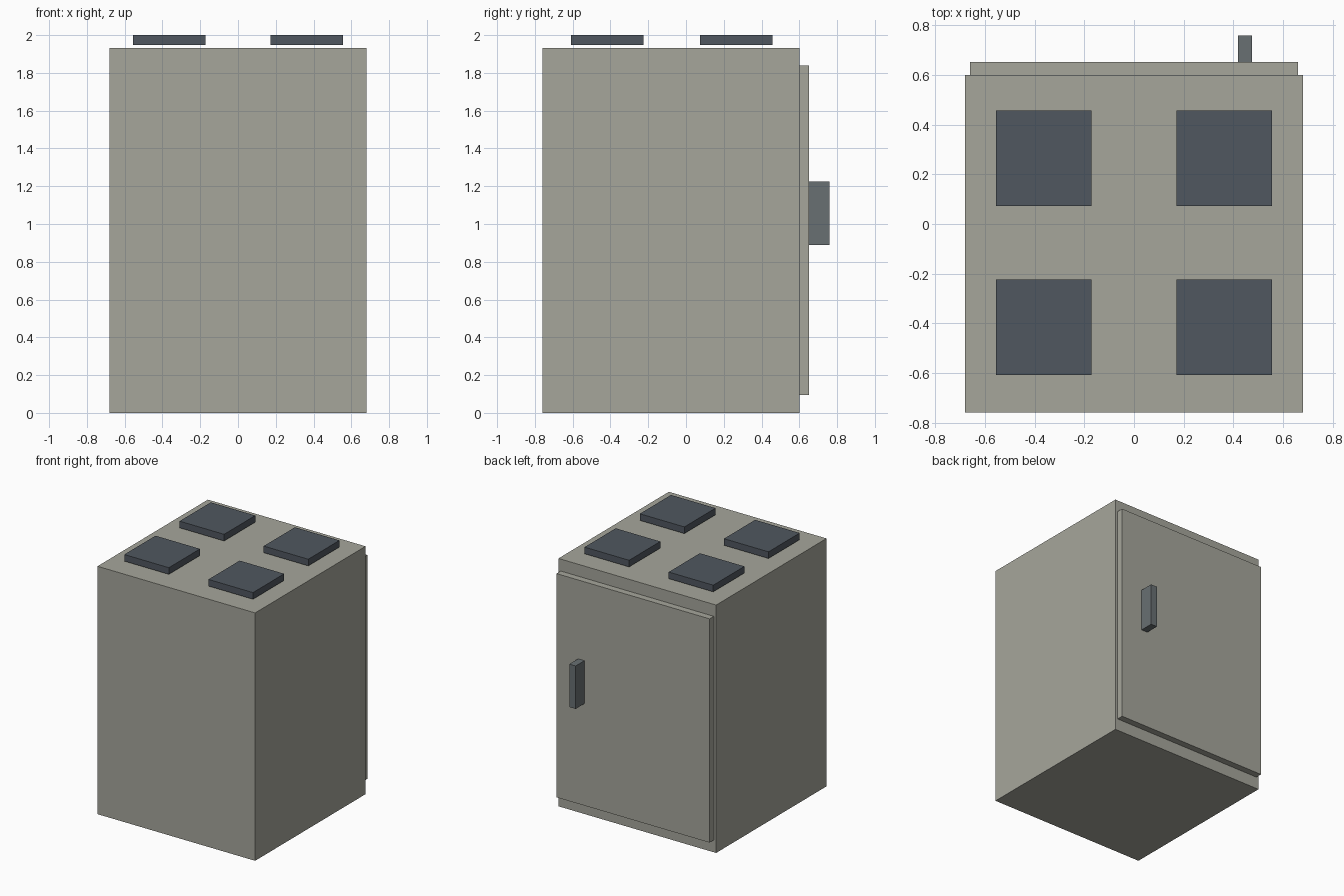
import bpy

if "Cube" in bpy.data.objects:
    bpy.data.objects.remove(bpy.data.objects["Cube"])


def material(name, color):
    mat = bpy.data.materials.new(name)
    mat.diffuse_color = (*color, 1)
    mat.use_nodes = True
    mat.node_tree.nodes["Principled BSDF"].inputs["Base Color"].default_value = mat.diffuse_color
    return mat


def box(name, low, high, mat):
    """Axis-aligned box between two corners."""
    center = [(a + b) / 2 for a, b in zip(low, high)]
    bpy.ops.mesh.primitive_cube_add(size=1, location=center)
    obj = bpy.context.object
    obj.name = name
    obj.scale = [b - a for a, b in zip(low, high)]
    bpy.ops.object.transform_apply(location=False, rotation=False, scale=True)
    obj.data.materials.append(mat)
    return obj


enamel = material("enamel", (0.38, 0.38, 0.33))
iron = material("dark_iron", (0.08, 0.095, 0.115))
steel = material("handle_steel", (0.14, 0.16, 0.17))

# Stove body
box("stove_body", (-0.68, -0.76, 0), (0.68, 0.60, 1.933), enamel)

# Oven door and its handle on the +y side
box("oven_door", (-0.66, 0.60, 0.095), (0.66, 0.652, 1.84), enamel)
box("door_handle", (0.42, 0.652, 0.89), (0.475, 0.76, 1.225), steel)

# Four square hotplates, floating just above the top
half = 0.192
for side, x in (("left", -0.363), ("right", 0.363)):
    for row, y in (("front", -0.416), ("back", 0.265)):
        box(f"hotplate_{row}_{side}",
            (x - half, y - half, 1.948), (x + half, y + half, 2.0), iron)
